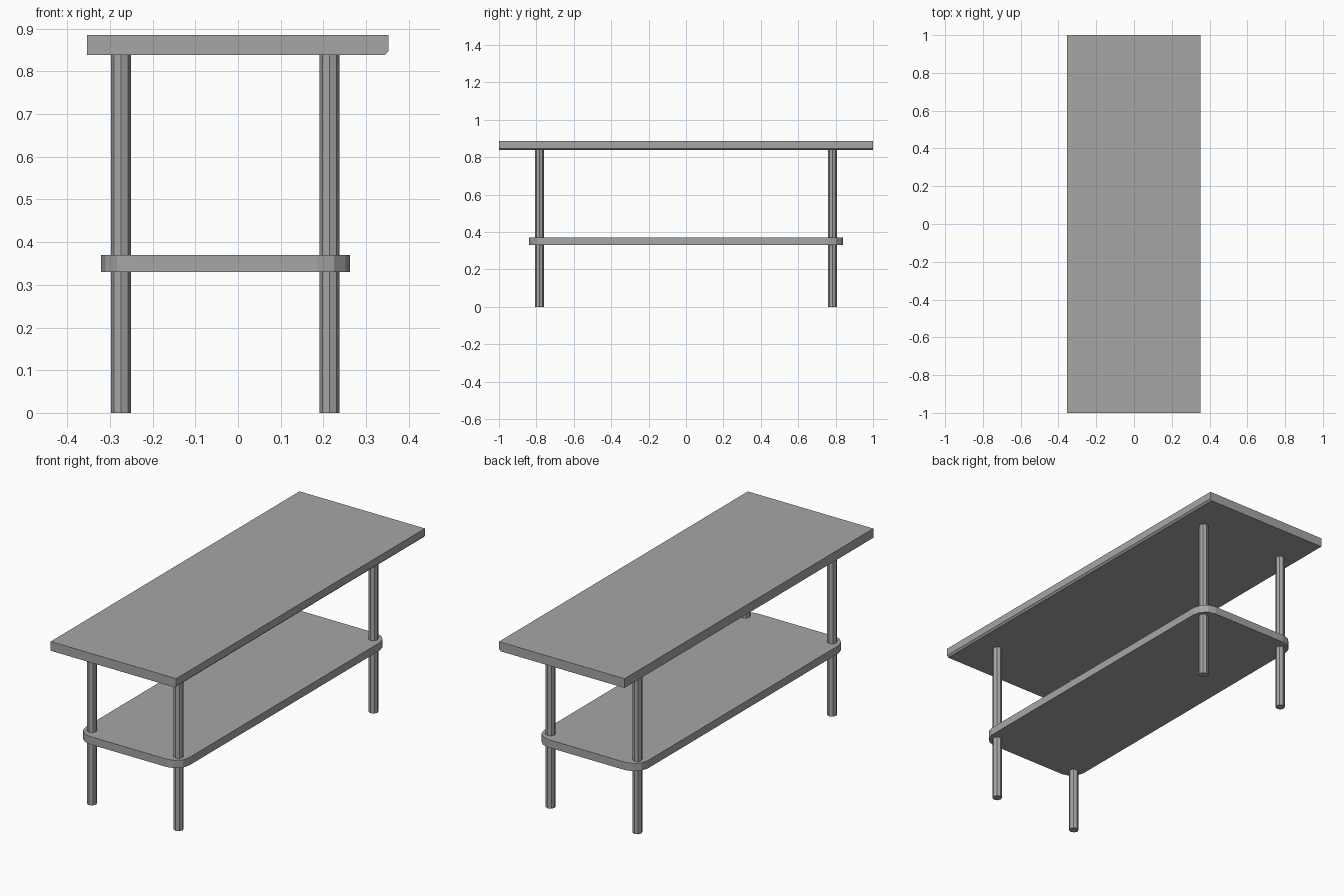
import bpy
import bmesh
from mathutils import Matrix, Vector

cube = bpy.data.objects.get("Cube")
if cube:
    bpy.data.objects.remove(cube, do_unlink=True)

grey = bpy.data.materials.new("neutral_grey")
grey.use_nodes = True
grey.diffuse_color = (0.38, 0.38, 0.38, 1)
grey.node_tree.nodes["Principled BSDF"].inputs["Base Color"].default_value = grey.diffuse_color


def finish(name, bm):
    bmesh.ops.recalc_face_normals(bm, faces=bm.faces)
    mesh = bpy.data.meshes.new(name)
    bm.to_mesh(mesh)
    bm.free()
    mesh.materials.append(grey)
    obj = bpy.data.objects.new(name, mesh)
    bpy.context.collection.objects.link(obj)


def slab(name, low, high, picks_edge, width, segments):
    """Box between two corners with the chosen edges bevelled."""
    low, high = Vector(low), Vector(high)
    bm = bmesh.new()
    bmesh.ops.create_cube(bm, size=1, matrix=Matrix.Translation((low + high) / 2)
                          @ Matrix.Diagonal((*(high - low), 1)))
    edges = [e for e in bm.edges if picks_edge(*[v.co for v in e.verts])]
    bmesh.ops.bevel(bm, geom=edges, offset=width, segments=segments,
                    profile=0.5, affect='EDGES')
    finish(name, bm)


# Table top with a chamfer along its lower left edge
slab("table_top", (-0.354, -1, 0.838), (0.352, 1, 0.885),
     lambda a, b: min(a.x, b.x) > 0.3 and max(a.z, b.z) < 0.85, 0.009, 1)

# Lower shelf with rounded corners
slab("lower_shelf", (-0.321, -0.84, 0.33), (0.262, 0.84, 0.37),
     lambda a, b: abs(a.z - b.z) > 0.01, 0.075, 3)

# Four octagonal legs passing through the shelf
for side, x in (("right", -0.274), ("left", 0.214)):
    for end, y in (("front", -0.783), ("back", 0.783)):
        bm = bmesh.new()
        bmesh.ops.create_cone(bm, cap_ends=True, segments=8, radius1=0.0235,
                              radius2=0.0235, depth=0.84,
                              matrix=Matrix.Translation((x, y, 0.42)))
        finish(f"{end}_{side}_leg", bm)
